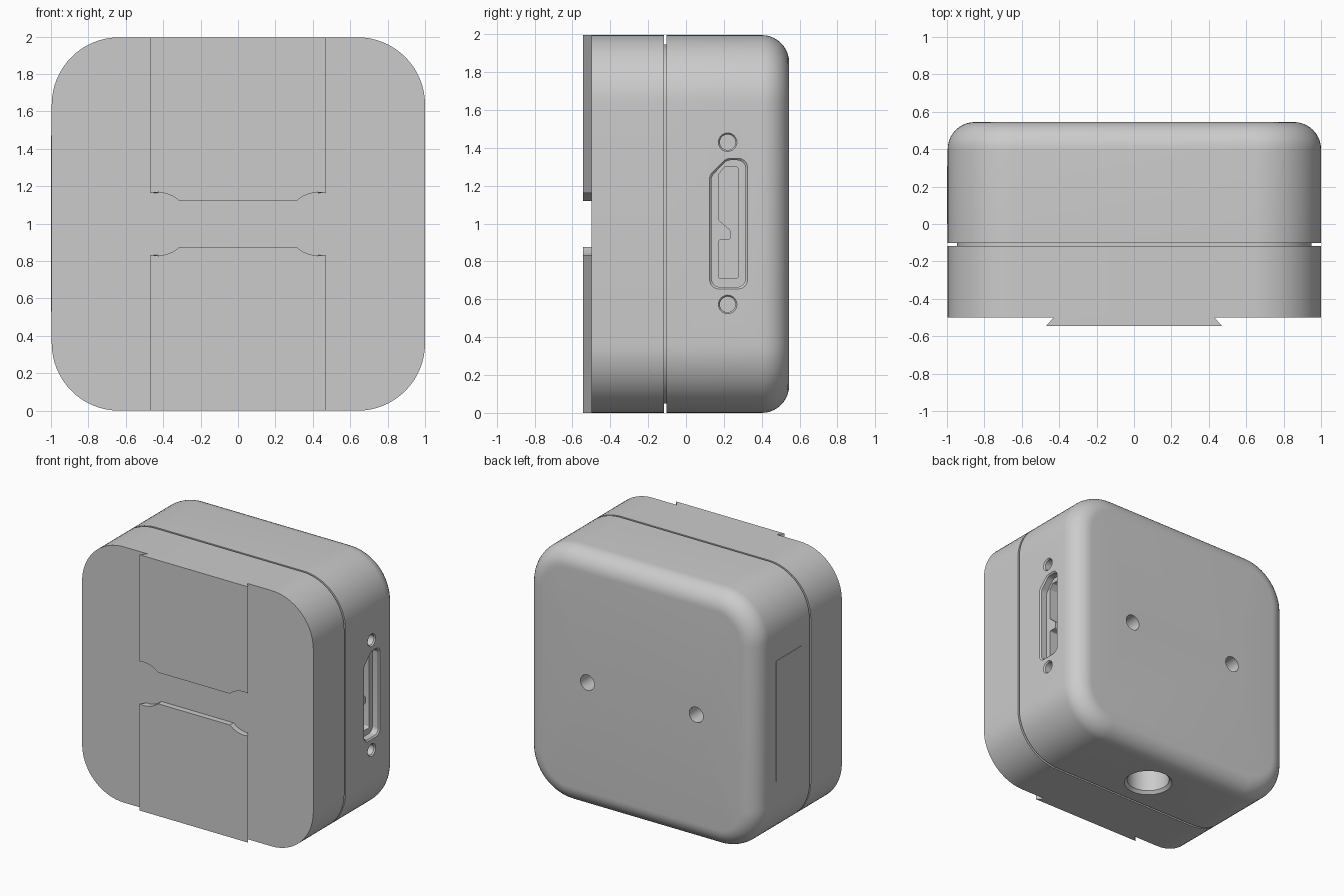
import bpy, bmesh, math
from mathutils import Vector

if "Cube" in bpy.data.objects:
    bpy.data.objects.remove(bpy.data.objects["Cube"], do_unlink=True)

HALF, CX = 0.998, 0.002
SIDE = CX + HALF
BACK, FILLET = 0.545, 0.145


def rounded(corners, radius, steps=6):
    """Replace every corner of a 2D polygon with an arc."""
    pts = [Vector(c) for c in corners]
    out = []
    for i, p in enumerate(pts):
        u = (pts[i - 1] - p).normalized()
        v = (pts[(i + 1) % len(pts)] - p).normalized()
        half = u.angle(v) / 2
        centre = p + (u + v).normalized() * radius / math.sin(half)
        reach = radius / math.tan(half)
        a = (p + u * reach - centre).normalized()
        b = (p + v * reach - centre).normalized()
        out += [centre + a.slerp(b, k / steps) * radius for k in range(steps + 1)]
    return out


def circle(cx, cy, r, n=40):
    return [Vector((cx + r * math.cos(math.tau * k / n),
                    cy + r * math.sin(math.tau * k / n))) for k in range(n)]


def grow(outline, amount):
    """Push an outline outward from the middle of its bounds."""
    lo = Vector((min(p.x for p in outline), min(p.y for p in outline)))
    hi = Vector((max(p.x for p in outline), max(p.y for p in outline)))
    mid, size = (lo + hi) / 2, (hi - lo) / 2
    return [Vector((mid.x + (p.x - mid.x) * (1 + amount / size.x),
                    mid.y + (p.y - mid.y) * (1 + amount / size.y))) for p in outline]


# Place a 2D outline on a plane across the given axis
PLACE = {"x": lambda p, d: (d, p[0], p[1]),
         "y": lambda p, d: (p[0], d, p[1]),
         "z": lambda p, d: (p[0], p[1], d)}


def loft(name, axis, sections):
    """Closed solid through (outline, distance) sections along an axis."""
    bm = bmesh.new()
    rings = [[bm.verts.new(PLACE[axis](p, d)) for p in outline] for outline, d in sections]
    n = len(rings[0])
    for a, b in zip(rings, rings[1:]):
        for i in range(n):
            bm.faces.new((a[i], a[(i + 1) % n], b[(i + 1) % n], b[i]))
    bm.faces.new(rings[0])
    bm.faces.new(rings[-1])
    bmesh.ops.recalc_face_normals(bm, faces=bm.faces)
    mesh = bpy.data.meshes.new(name)
    bm.to_mesh(mesh)
    bm.free()
    ob = bpy.data.objects.new(name, mesh)
    bpy.context.collection.objects.link(ob)
    return ob


def activate(ob):
    bpy.ops.object.select_all(action="DESELECT")
    ob.select_set(True)
    bpy.context.view_layer.objects.active = ob


def cut(target, cutter):
    cutter.hide_render = True
    mod = target.modifiers.new("cut", "BOOLEAN")
    mod.operation, mod.solver, mod.object = "DIFFERENCE", "EXACT", cutter
    activate(target)
    bpy.ops.object.modifier_apply(modifier=mod.name)
    bpy.data.objects.remove(cutter, do_unlink=True)


def case_outline(inset=0.0):
    h = HALF - inset
    square = [(CX + sx * h, HALF + sz * h) for sx, sz in ((-1, -1), (1, -1), (1, 1), (-1, 1))]
    return rounded(square, 0.36 - inset, 16)


# Case halves and the recessed seam between them
front_case = loft("front_case", "y", [(case_outline(), -0.5), (case_outline(), -0.117)])
seam_core = loft("seam_core", "y", [(case_outline(0.05), -0.13), (case_outline(0.05), -0.09)])
sections = [(case_outline(), -0.102)]
for k in range(11):
    t = k / 10 * math.pi / 2
    sections.append((case_outline(FILLET * (1 - math.cos(t))),
                     BACK - FILLET + FILLET * math.sin(t)))
back_case = loft("back_case", "y", sections)

# Connector recess with a chamfered rim, then the keyed socket inside it
recess = rounded([(0.135, 0.665), (0.315, 0.665), (0.315, 1.335), (0.215, 1.335), (0.135, 1.25)], 0.045)
cut(back_case, loft("recess_cutter", "x", [(recess, SIDE - 0.06), (recess, SIDE - 0.01),
                                           (grow(recess, 0.01), SIDE), (grow(recess, 0.01), SIDE + 0.05)]))
socket = rounded([(0.172, 0.71), (0.275, 0.71), (0.275, 1.3), (0.205, 1.3), (0.172, 1.26),
                  (0.172, 1.02), (0.235, 0.965), (0.235, 0.915), (0.172, 0.915)], 0.012, 4)
cut(back_case, loft("socket_cutter", "x", [(socket, SIDE - 0.2), (socket, SIDE - 0.03)]))

# Screw holes above and below the connector
for z in (0.573, 1.43):
    inner, outer = circle(0.22, z, 0.041), circle(0.22, z, 0.049)
    cut(back_case, loft("screw_cutter", "x", [(inner, SIDE - 0.12), (inner, SIDE - 0.01),
                                              (outer, SIDE), (outer, SIDE + 0.05)]))

# Mounting holes in the back
for x in (-0.47, 0.47):
    hole = circle(x, HALF, 0.06)
    cut(back_case, loft("back_hole_cutter", "y", [(hole, BACK - 0.25), (hole, BACK + 0.05)]))

# Chamfered stand socket in the underside
inner, outer = circle(0, 0.16, 0.152, 56), circle(0, 0.16, 0.173, 56)
cut(back_case, loft("stand_cutter", "z", [(outer, -0.05), (outer, 0), (inner, 0.022), (inner, 0.3)]))

# Thin label plate on the right side
plate = [(0.0, 0.53), (0.31, 0.53), (0.31, 1.47), (0.0, 1.47)]
side_plate = loft("side_plate", "x", [(plate, -1.0), (plate, -0.98)])

# Dovetail rail in two pieces with a scalloped gap between them
edge = [(0.31, 1.12), (0.345, 1.145), (0.38, 1.16), (0.425, 1.168), (0.47, 1.163)]
upper = [(-x, z) for x, z in reversed(edge)] + edge + [(0.47, 2 * HALF), (-0.47, 2 * HALF)]
lower = [(x, 2 * HALF - z) for x, z in upper]
parts = [front_case, seam_core, back_case, side_plate]
for name, rail in (("upper_rail", upper), ("lower_rail", lower)):
    root = [(max(-0.43, min(0.43, x)), z) for x, z in rail]
    parts.append(loft(name, "y", [(rail, -0.545), (root, -0.5), (root, -0.49)]))

for ob in parts:
    activate(ob)
    bpy.ops.object.shade_smooth_by_angle(angle=math.radians(30))
